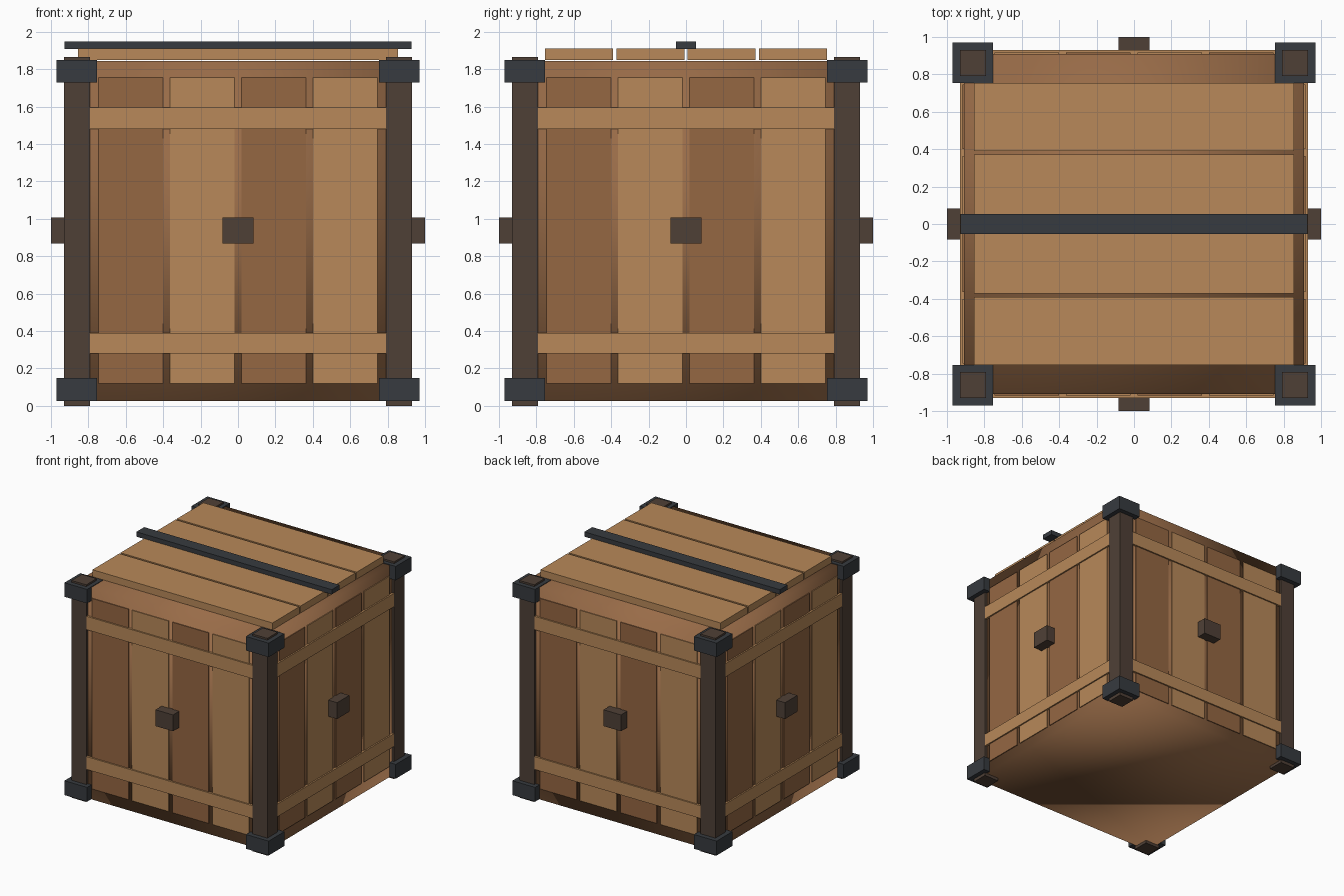
import bpy
import bmesh
from math import pi
from mathutils import Matrix, Vector

if "Cube" in bpy.data.objects:
    bpy.data.objects.remove(bpy.data.objects["Cube"])


def material(name, rgb):
    m = bpy.data.materials.new(name)
    m.diffuse_color = (*rgb, 1)
    m.use_nodes = True
    m.node_tree.nodes["Principled BSDF"].inputs["Base Color"].default_value = m.diffuse_color
    return m


LIGHT = material("light_wood", (0.48, 0.25, 0.10))
DARK = material("dark_wood", (0.30, 0.135, 0.055))
BODY = material("body_wood", (0.32, 0.15, 0.065))
POST = material("post_wood", (0.078, 0.051, 0.037))
METAL = material("metal", (0.038, 0.043, 0.05))


def box(name, x, y, z, mat, turn=0, smooth=False):
    """Box from (min, max) ranges, turned about z by quarter turns."""
    lo, hi = Vector((x[0], y[0], z[0])), Vector((x[1], y[1], z[1]))
    bm = bmesh.new()
    bmesh.ops.create_cube(bm, size=1)
    bmesh.ops.scale(bm, vec=hi - lo, verts=bm.verts)
    bmesh.ops.translate(bm, vec=(lo + hi) / 2, verts=bm.verts)
    bm.transform(Matrix.Rotation(turn * pi / 2, 4, 'Z'))
    for f in bm.faces:
        f.smooth = smooth
    mesh = bpy.data.meshes.new(name)
    bm.to_mesh(mesh)
    bm.free()
    mesh.materials.append(mat)
    obj = bpy.data.objects.new(name, mesh)
    bpy.context.collection.objects.link(obj)
    return obj


# Crate core, with softly shaded corners
box("crate_body", (-0.91, 0.91), (-0.91, 0.91), (0.025, 1.845), BODY, smooth=True)

# Each side is the front turned by a quarter
for t in range(4):
    # Upright planks, alternating dark and light
    for i in range(4):
        c = (i - 1.5) * 0.382
        box(f"side_plank_{t}_{i}", (c - 0.173, c + 0.173), (-0.917, -0.89),
            (0.12, 1.755), LIGHT if i % 2 else DARK, t)
    # Horizontal battens
    for name, z in (("lower", (0.28, 0.39)), ("upper", (1.48, 1.595))):
        box(f"{name}_batten_{t}", (-0.90, 0.90), (-0.929, -0.89), z, LIGHT, t)
    # Handle block
    box(f"handle_{t}", (-0.083, 0.083), (-1.0, -0.89), (0.868, 1.008), POST, t)
    # Corner post and its metal brackets
    box(f"corner_post_{t}", (0.79, 0.93), (-0.93, -0.79), (0, 1.865), POST, t)
    for name, z in (("lower", (0.027, 0.15)), ("upper", (1.73, 1.85))):
        box(f"{name}_bracket_{t}", (0.755, 0.97), (-0.97, -0.755), z, METAL, t)

# Lid planks and strap
for i in range(4):
    c = (i - 1.5) * 0.381
    box(f"lid_plank_{i}", (-0.855, 0.855), (c - 0.182, c + 0.182), (1.85, 1.91), LIGHT)
box("lid_strap", (-0.928, 0.928), (-0.053, 0.053), (1.907, 1.948), METAL)
